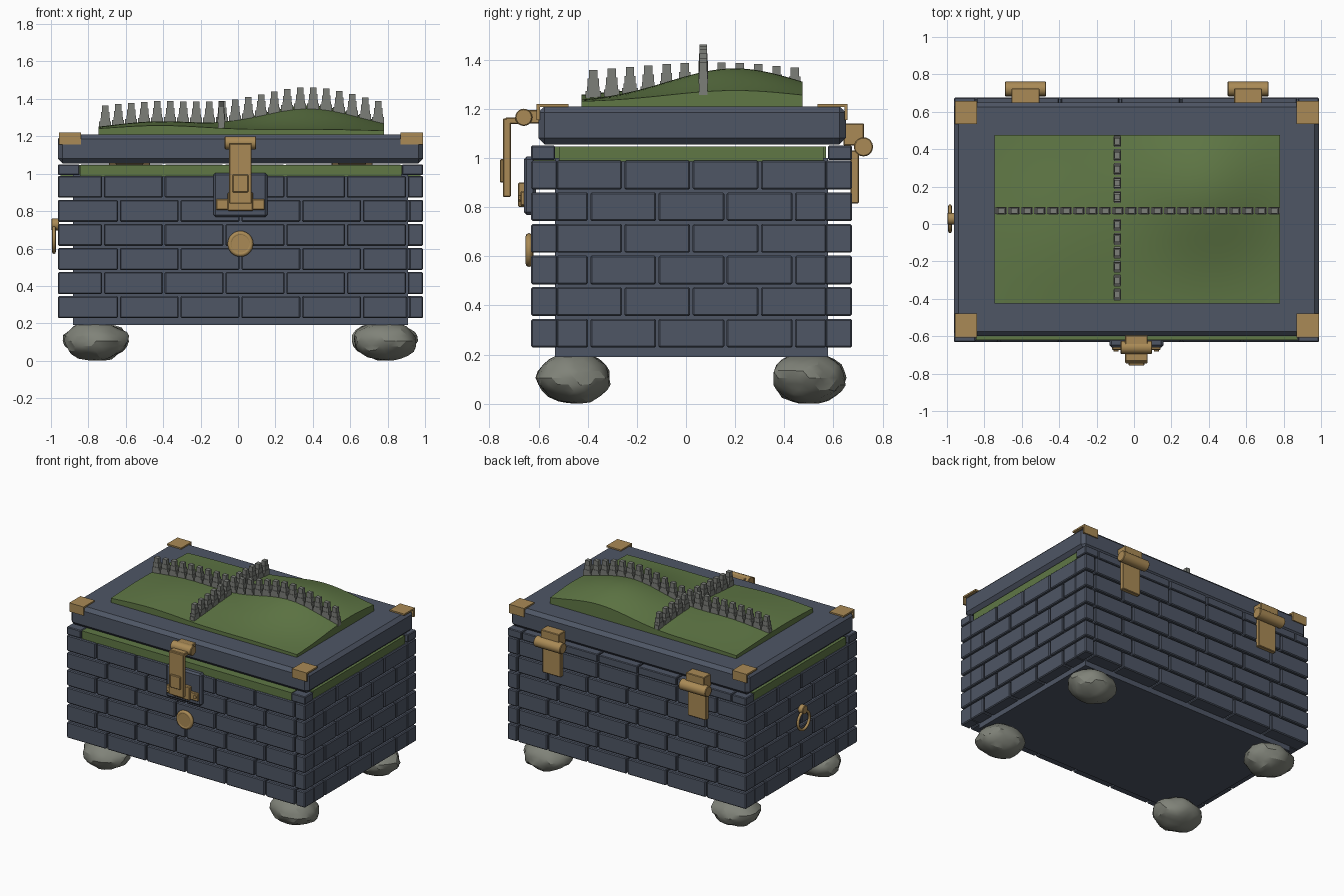
import bpy, bmesh, math, random
from mathutils import Vector, Matrix, noise

if "Cube" in bpy.data.objects:
    bpy.data.objects.remove(bpy.data.objects["Cube"])

random.seed(4)


def material(name, rgb):
    m = bpy.data.materials.new(name)
    m.diffuse_color = (*rgb, 1)
    m.use_nodes = True
    m.node_tree.nodes["Principled BSDF"].inputs["Base Color"].default_value = m.diffuse_color
    return m


SLATE = material("slate blue", (0.077, 0.093, 0.130))
GREEN = material("grass green", (0.115, 0.185, 0.060))
BRASS = material("brass", (0.40, 0.255, 0.092))
ROCK = material("rock grey", (0.215, 0.225, 0.19))
WALL = material("wall grey", (0.20, 0.21, 0.19))


def finish(name, bm, mat, bevel=0.0, smooth=None):
    bmesh.ops.recalc_face_normals(bm, faces=bm.faces)
    me = bpy.data.meshes.new(name)
    bm.to_mesh(me)
    bm.free()
    ob = bpy.data.objects.new(name, me)
    bpy.context.collection.objects.link(ob)
    me.materials.append(mat)
    if bevel:
        b = ob.modifiers.new("bevel", 'BEVEL')
        b.width = bevel
        b.segments = 1
    if smooth:
        bpy.context.view_layer.objects.active = ob
        ob.select_set(True)
        bpy.ops.object.shade_smooth_by_angle(angle=math.radians(smooth))
        ob.select_set(False)
    return ob


def add_box(bm, x0, x1, y0, y1, z0, z1):
    m = Matrix.Translation(((x0 + x1) / 2, (y0 + y1) / 2, (z0 + z1) / 2)) \
        @ Matrix.Diagonal((x1 - x0, y1 - y0, z1 - z0, 1))
    bmesh.ops.create_cube(bm, size=1, matrix=m)


def boxes(name, mat, dims, bevel=0.0):
    bm = bmesh.new()
    for d in dims:
        add_box(bm, *d)
    return finish(name, bm, mat, bevel)


def rod(name, mat, centre, r, length, axis, sides=20, bevel=0.0):
    rot = Matrix.Rotation(math.pi / 2, 4, 'Y' if axis == 'X' else 'X')
    bm = bmesh.new()
    bmesh.ops.create_cone(bm, cap_ends=True, segments=sides, radius1=r, radius2=r,
                          depth=length, matrix=Matrix.Translation(centre) @ rot)
    return finish(name, bm, mat, bevel, 35)


def torus(name, mat, centre, R, r, axis, n=28, k=8):
    bm = bmesh.new()
    rings = []
    for i in range(n):
        a = 2 * math.pi * i / n
        ring = []
        for j in range(k):
            b = 2 * math.pi * j / k
            d = R + r * math.cos(b)
            u, v, w = d * math.cos(a), d * math.sin(a), r * math.sin(b)
            p = (w, u, v) if axis == 'X' else (u, w, v)
            ring.append(bm.verts.new(Vector(centre) + Vector(p)))
        rings.append(ring)
    for i in range(n):
        for j in range(k):
            q, s = rings[i], rings[(i + 1) % n]
            bm.faces.new((q[j], s[j], s[(j + 1) % k], q[(j + 1) % k]))
    return finish(name, bm, mat, smooth=50)


# Outer faces (X0..X1, Y0..Y1) and inner core of the chest
X0, X1, Y0, Y1 = -0.963, 0.99, -0.63, 0.675
CX0, CX1, CY0, CY1 = -0.883, 0.91, -0.533, 0.577
MID = 0.013
boxes("chest_core", SLATE, [(CX0, CX1, CY0, CY1, 0.19, 0.999)])


# Brick courses: list of intervals between joints
def spans(lo, hi, joints, gap=0.005):
    cuts = [lo] + [j for j in joints if lo + 0.02 < j < hi - 0.02] + [hi]
    n = len(cuts) - 2
    return [(a + (gap if i else 0), b - (gap if i < n else 0))
            for i, (a, b) in enumerate(zip(cuts, cuts[1:]))]


front, back, sides = [], [], []
for row in range(6):
    z0 = 0.228 + row * 0.1287
    z1 = z0 + 0.117
    off = -0.637 if row % 2 == 0 else -0.722
    long_joints = [off + 0.325 * k for k in range(6)] + ([CX1] if row % 2 == 0 else [])
    for a, b in spans(X0, X1, long_joints):
        front.append((a, b, Y0, CY0 + 0.01, z0, z1))
        back.append((a, b, CY1 - 0.01, Y1, z0, z1))
    q = (CY1 - CY0) / 4
    short_joints = [CY0 + q * (k + (0 if row % 2 else -0.5)) for k in range(1, 5)]
    for a, b in spans(CY0 + 0.006, CY1 - 0.006, short_joints):
        sides.append((X0, CX0 + 0.01, a, b, z0, z1))
        sides.append((CX1 - 0.01, X1, a, b, z0, z1))
boxes("front_bricks", SLATE, front, 0.006)
boxes("back_bricks", SLATE, back, 0.006)
boxes("side_bricks", SLATE, sides, 0.006)

# Rim: corner blocks, back course and grassy band
corners = [(a, b, c, d, 0.992, 1.05) for a, b in ((X0, -0.848), (0.877, X1))
           for c, d in ((Y0, CY0), (CY1, Y1))]
boxes("rim_corner_blocks", SLATE, corners, 0.005)
boxes("back_rim_bricks", SLATE, [(a, b, CY1, Y1, 0.992, 1.05) for a, b in
                                 spans(-0.843, 0.872, (-0.395, -0.075, 0.25))], 0.005)
boxes("grass_band", GREEN, [(-0.845, 0.874, -0.62, 0.57, 0.985, 1.047),
                            (-0.95, 0.975, -0.516, 0.56, 0.985, 1.047)])

# Lid slab
boxes("lid", SLATE, [(X0, X1, -0.60, 0.65, 1.055, 1.21)], 0.025)

# Brass lid corners: top plate with a flap over the front or back edge
plates = []
for a, b in ((-0.957, -0.84), (0.868, 0.988)):
    plates += [(a, b, -0.606, -0.478, 1.208, 1.22), (a, b, -0.608, -0.595, 1.155, 1.22),
               (a, b, 0.535, 0.656, 1.208, 1.22), (a, b, 0.645, 0.658, 1.155, 1.22)]
boxes("lid_corner_plates", BRASS, plates)


# Rolling grass hill on the lid
def hill(x, y):
    big = 0.137 * math.exp(-((x - 0.38) ** 2 / 0.15 + (y - 0.2) ** 2 / 0.15))
    small = 0.052 * math.exp(-((x + 0.42) ** 2 / 0.14 + (y + 0.08) ** 2 / 0.22))
    return 1.227 + big + small


HX0, HX1, HY0, HY1 = -0.745, 0.78, -0.425, 0.475
bm = bmesh.new()
bmesh.ops.create_grid(bm, x_segments=40, y_segments=26, size=0.5)
for v in bm.verts:
    v.co.x = HX0 + (v.co.x + 0.5) * (HX1 - HX0)
    v.co.y = HY0 + (v.co.y + 0.5) * (HY1 - HY0)
    v.co.z = hill(v.co.x, v.co.y)
rim = [e for e in bm.edges if e.is_boundary]
skirt = bmesh.ops.extrude_edge_only(bm, edges=rim)["geom"]
for v in skirt:
    if isinstance(v, bmesh.types.BMVert):
        v.co.z = 1.2
finish("grass_hill", bm, GREEN, smooth=40)

# Crossing rows of little stepped wall towers that follow the hill
towers = [(-0.71 + 0.0695 * i, 0.07, True) for i in range(22)]
towers += [(-0.09, 0.07 + 0.0745 * i, False) for i in range(-6, 6) if i]
parts = []
for x, y, along_x in towers:
    g = hill(x, y)
    for w, d, lo, hi in ((0.064, 0.034, -0.02, 0.026), (0.052, 0.040, 0.026, 0.044),
                         (0.046, 0.034, 0.044, 0.076), (0.034, 0.030, 0.076, 0.112)):
        if not along_x:
            w, d = d, w
        parts.append((x - w / 2, x + w / 2, y - d / 2, y + d / 2, g + lo, g + hi))
boxes("wall_towers", WALL, parts)

# Front clasp: backing plate, catch, hasp and pivot
boxes("clasp_backing", SLATE, [(MID - 0.144, MID + 0.144, -0.66, -0.61, 0.768, 1.005)], 0.012)
boxes("clasp_catch", BRASS, [(MID - 0.13, MID + 0.13, -0.674, -0.65, 0.805, 0.865),
                             (MID - 0.068, MID + 0.068, -0.684, -0.65, 0.80, 0.90)], 0.005)
boxes("clasp_hasp", BRASS, [(MID - 0.06, MID + 0.06, -0.745, -0.713, 0.84, 1.16),
                            (MID - 0.06, MID + 0.06, -0.735, -0.66, 1.137, 1.165),
                            (MID - 0.042, MID + 0.042, -0.757, -0.74, 0.90, 0.995)], 0.004)
boxes("clasp_lid_mount", BRASS, [(MID - 0.06, MID + 0.06, -0.665, -0.595, 1.14, 1.195)], 0.004)
rod("clasp_pivot", BRASS, (MID, -0.66, 1.165), 0.035, 0.168, 'X', bevel=0.004)
for s in (-1, 1):
    rod("clasp_rivet", BRASS, (MID + s * 0.108, -0.676, 0.836), 0.014, 0.012, 'Y', 10)

# Round front medallion
rod("medallion_disc", BRASS, (MID, -0.635, 0.625), 0.056, 0.03, 'Y', 28)
torus("medallion_rim", BRASS, (MID, -0.639, 0.625), 0.055, 0.014, 'Y')

# Ring pull on the left side
torus("ring_pull", BRASS, (-0.984, 0.028, 0.648), 0.067, 0.010, 'X')
rod("ring_pull_boss", BRASS, (-0.977, 0.028, 0.728), 0.032, 0.042, 'X', 16, 0.004)

# Back hinges
for cx in (-0.58, 0.61):
    boxes("hinge_leaves", BRASS, [(cx - 0.075, cx + 0.075, 0.64, 0.725, 1.05, 1.14),
                                  (cx - 0.075, cx + 0.075, 0.67, 0.703, 0.815, 1.03)], 0.004)
    rod("hinge_barrel", BRASS, (cx, 0.722, 1.045), 0.039, 0.22, 'X', bevel=0.004)

# Boulder feet
for cx in (-0.757, 0.785):
    for cy in (-0.455, 0.50):
        seed = Vector([random.uniform(-20, 20) for _ in range(3)])
        bm = bmesh.new()
        bmesh.ops.create_icosphere(bm, subdivisions=3, radius=1)
        for v in bm.verts:
            n = v.co.normalized()
            k = 1 + 0.13 * noise.noise(n * 1.6 + seed) + 0.05 * noise.noise(n * 5 + seed)
            v.co = Vector((cx + 0.173 * k * n.x, cy + 0.148 * k * n.y,
                           max(0.0, 0.105 + 0.103 * k * n.z)))
        low = min(v.co.z for v in bm.verts)
        for v in bm.verts:
            v.co.z -= low
        finish("boulder_foot", bm, ROCK, smooth=24)
